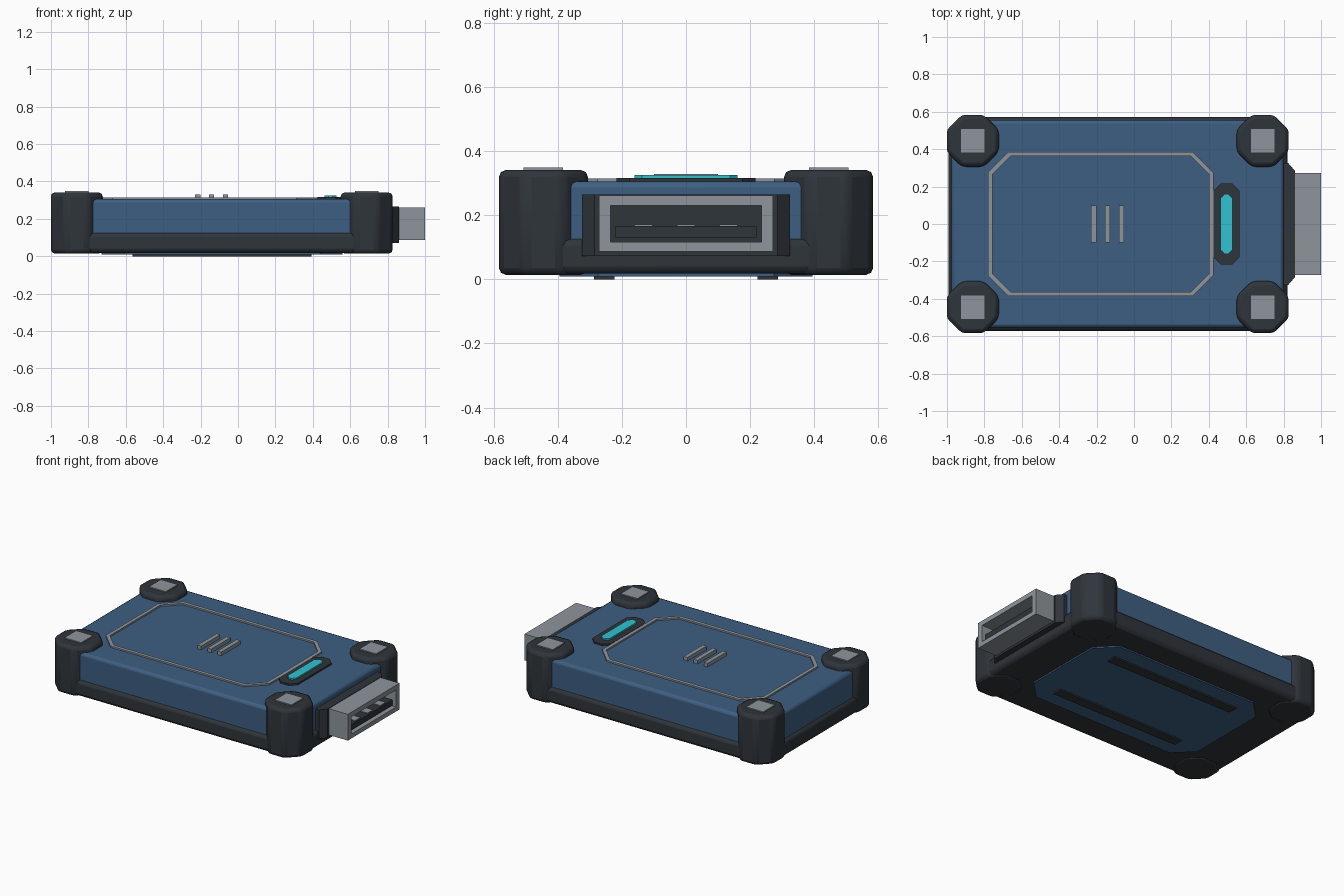
import bpy, bmesh
from mathutils import Vector

if "Cube" in bpy.data.objects:
    bpy.data.objects.remove(bpy.data.objects["Cube"])


def material(name, rgb):
    m = bpy.data.materials.new(name)
    m.diffuse_color = (*rgb, 1)
    m.use_nodes = True
    m.node_tree.nodes["Principled BSDF"].inputs["Base Color"].default_value = m.diffuse_color
    return m


BLUE = material("blue_shell", (0.048, 0.114, 0.223))
DARK = material("dark_rubber", (0.028, 0.035, 0.043))
METAL = material("metal", (0.27, 0.30, 0.33))
CYAN = material("cyan_light", (0.03, 0.54, 0.64))


def octagon(x0, x1, y0, y1, c):
    return [(x0 + c, y0), (x1 - c, y0), (x1, y0 + c), (x1, y1 - c),
            (x1 - c, y1), (x0 + c, y1), (x0, y1 - c), (x0, y0 + c)]


def rect(x0, x1, y0, y1):
    return [(x0, y0), (x1, y0), (x1, y1), (x0, y1)]


def finish(bm, name, mat, bevel=0, segments=2):
    bmesh.ops.recalc_face_normals(bm, faces=bm.faces)
    me = bpy.data.meshes.new(name)
    bm.to_mesh(me)
    bm.free()
    ob = bpy.data.objects.new(name, me)
    bpy.context.collection.objects.link(ob)
    me.materials.append(mat)
    if bevel:
        b = ob.modifiers.new("bevel", 'BEVEL')
        b.width, b.segments = bevel, segments
        b.limit_method, b.angle_limit = 'ANGLE', 0.5
        bpy.ops.object.select_all(action='DESELECT')
        ob.select_set(True)
        bpy.context.view_layer.objects.active = ob
        bpy.ops.object.shade_smooth_by_angle(angle=0.6)
    return ob


def place(p, h, axis):
    # profile is (x, y) along z, or (y, z) along x
    return Vector((p[0], p[1], h)) if axis == 'z' else Vector((h, p[0], p[1]))


def prism(name, outline, h0, h1, mat, bevel=0, axis='z', segments=2):
    bm = bmesh.new()
    lo = [bm.verts.new(place(p, h0, axis)) for p in outline]
    hi = [bm.verts.new(place(p, h1, axis)) for p in outline]
    n = len(outline)
    bm.faces.new(lo)
    bm.faces.new(hi)
    for i in range(n):
        j = (i + 1) % n
        bm.faces.new((lo[i], lo[j], hi[j], hi[i]))
    return finish(bm, name, mat, bevel, segments)


def ring(name, outer, inner, h0, h1, mat, axis='z'):
    bm = bmesh.new()
    loops = [[bm.verts.new(place(p, h, axis)) for p in o]
             for o, h in ((outer, h0), (outer, h1), (inner, h1), (inner, h0))]
    n = len(outer)
    for k in range(4):
        a, b = loops[k], loops[(k + 1) % 4]
        for i in range(n):
            j = (i + 1) % n
            bm.faces.new((a[i], a[j], b[j], b[i]))
    return finish(bm, name, mat)


# main shell and rubber tray around its lower half
prism("body_shell", octagon(-0.975, 0.80, -0.555, 0.555, 0.10), 0.04, 0.305, BLUE, 0.018)
prism("lower_tray", octagon(-0.993, 0.82, -0.572, 0.572, 0.10), 0.018, 0.128, DARK, 0.024)

# corner bumpers with metal caps
for sx, cx in (("left", -0.862), ("right", 0.688)):
    for sy, cy in (("front", -0.445), ("back", 0.445)):
        r = 0.139
        prism(f"bumper_{sy}_{sx}", octagon(cx - r, cx + r, cy - r, cy + r, 0.08),
              0.014, 0.341, DARK, 0.022)
        r = 0.062
        prism(f"bumper_cap_{sy}_{sx}", rect(cx - r, cx + r, cy - r, cy + r),
              0.33, 0.348, METAL)

# top panel outline and grip bars
ring("top_frame", octagon(-0.78, 0.424, -0.386, 0.386, 0.11),
     octagon(-0.757, 0.401, -0.363, 0.363, 0.0965), 0.30, 0.315, METAL)
for i, x in enumerate((-0.215, -0.141, -0.067)):
    prism(f"top_bar_{i + 1}", rect(x - 0.014, x + 0.014, -0.10, 0.10), 0.30, 0.329, METAL)

# status light
prism("light_base", octagon(0.425, 0.565, -0.217, 0.217, 0.04), 0.30, 0.316, DARK)
prism("status_light", octagon(0.463, 0.526, -0.16, 0.16, 0.022), 0.31, 0.326, CYAN)

# plug collar, shell, tongue and contacts
prism("plug_collar", [(0.76, -0.325), (0.825, -0.325), (0.86, -0.285), (0.86, 0.285),
                      (0.825, 0.325), (0.76, 0.325)], 0.072, 0.265, DARK)
ring("plug_shell", rect(-0.272, 0.272, 0.087, 0.262),
     rect(-0.235, 0.235, 0.117, 0.23), 0.85, 1.0, METAL, 'x')
prism("plug_back", rect(-0.24, 0.24, 0.11, 0.235), 0.85, 0.875, DARK, axis='x')
prism("plug_tongue", rect(-0.22, 0.22, 0.13, 0.166), 0.86, 0.985, DARK, axis='x')
for i in range(3):
    y = (i - 1) * 0.132
    prism(f"plug_contact_{i + 1}", rect(y - 0.028, y + 0.028, 0.163, 0.171),
          0.87, 0.975, METAL, axis='x')

# underside panel and feet
prism("bottom_panel", octagon(-0.73, 0.56, -0.394, 0.394, 0.12), 0.009, 0.03, BLUE)
for side, y in (("front", -0.255), ("back", 0.255)):
    prism(f"foot_strip_{side}", rect(-0.563, 0.393, y - 0.032, y + 0.032), 0.0, 0.02, DARK)
